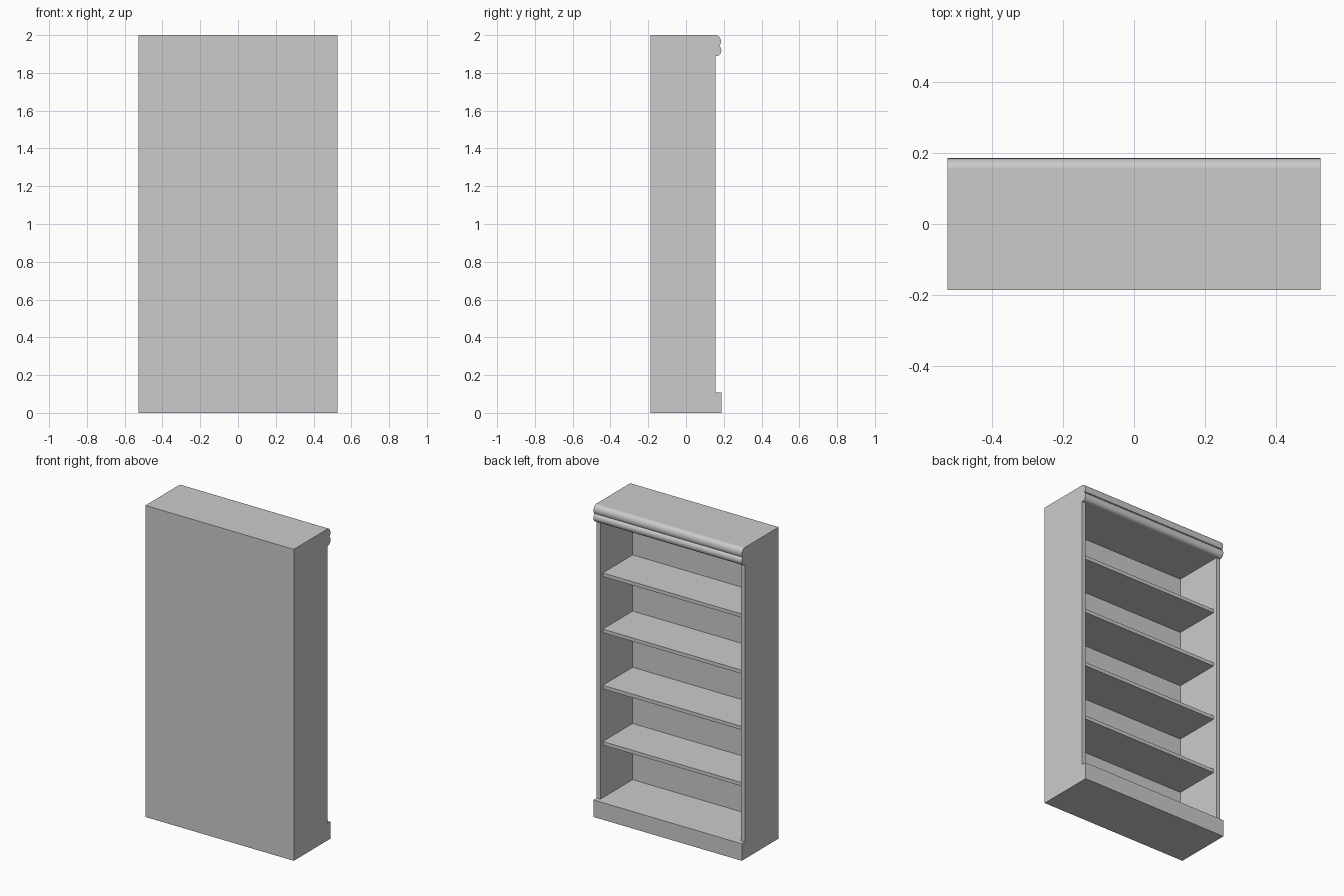
import bpy
import bmesh
import math

cube = bpy.data.objects.get("Cube")
if cube:
    bpy.data.objects.remove(cube, do_unlink=True)

# One plain grey finish
GREY = (0.6, 0.6, 0.6, 1.0)
grey = bpy.data.materials.new("plain grey")
grey.use_nodes = True
grey.diffuse_color = GREY
grey.node_tree.nodes["Principled BSDF"].inputs["Base Color"].default_value = GREY

# Main dimensions
HALF_W, HALF_D, HEIGHT = 0.527, 0.187, 2.0
SIDE_T, BACK_T, SHELF_T = 0.027, 0.014, 0.023
PLINTH_TOP, TOP_UNDER = 0.109, 1.89
CASE_FRONT, SHELF_FRONT = 0.155, 0.13
INNER_W = HALF_W - SIDE_T
INNER_BACK = -HALF_D + BACK_T


def add_object(name, bm):
    bmesh.ops.recalc_face_normals(bm, faces=bm.faces)
    mesh = bpy.data.meshes.new(name)
    bm.to_mesh(mesh)
    bm.free()
    mesh.materials.append(grey)
    obj = bpy.data.objects.new(name, mesh)
    bpy.context.collection.objects.link(obj)
    return obj


def box(name, xs, ys, zs):
    bm = bmesh.new()
    bmesh.ops.create_cube(bm, size=1)
    for v in bm.verts:
        for axis, (low, high) in enumerate((xs, ys, zs)):
            v.co[axis] = high if v.co[axis] > 0 else low
    return add_object(name, bm)


def arc(cy, cz, ry, rz, start, end, steps=12):
    angles = [math.radians(start + (end - start) * i / steps) for i in range(steps + 1)]
    return [(cy + ry * math.cos(a), cz + rz * math.sin(a)) for a in angles]


def extrude_along_x(name, profile):
    bm = bmesh.new()
    face = bm.faces.new([bm.verts.new((-HALF_W, y, z)) for y, z in profile])
    new = bmesh.ops.extrude_face_region(bm, geom=[face])["geom"]
    moved = [g for g in new if isinstance(g, bmesh.types.BMVert)]
    bmesh.ops.translate(bm, verts=moved, vec=(2 * HALF_W, 0, 0))
    return add_object(name, bm)


# Case: plinth with floor, top, sides and back
full = (-HALF_W, HALF_W)
upright = (PLINTH_TOP, TOP_UNDER)
box("plinth", full, (-HALF_D, HALF_D), (0, PLINTH_TOP))
box("top_panel", full, (-HALF_D, CASE_FRONT), (TOP_UNDER, HEIGHT))
box("left_side", (INNER_W, HALF_W), (-HALF_D, CASE_FRONT), upright)
box("right_side", (-HALF_W, -INNER_W), (-HALF_D, CASE_FRONT), upright)
box("back_panel", (-INNER_W, INNER_W), (-HALF_D, INNER_BACK), upright)

# Four evenly spaced shelves, set back from the case edge
pitch = (TOP_UNDER - PLINTH_TOP + SHELF_T) / 5
for i in range(1, 5):
    top = PLINTH_TOP + i * pitch
    box(f"shelf_{i}", (-INNER_W, INNER_W), (INNER_BACK, SHELF_FRONT), (top - SHELF_T, top))

# Cornice: a rounded upper edge above a half-round bead
profile = [(CASE_FRONT, TOP_UNDER)]
profile += arc(0.162, 1.919, 0.025, 0.029, -90, 60)
profile += arc(0.157, 1.966, 0.028, 0.034, -35, 90)
profile += [(CASE_FRONT, HEIGHT)]
cornice = extrude_along_x("cornice", profile)

bpy.ops.object.select_all(action="DESELECT")
cornice.select_set(True)
bpy.context.view_layer.objects.active = cornice
bpy.ops.object.shade_smooth_by_angle(angle=math.radians(30))
